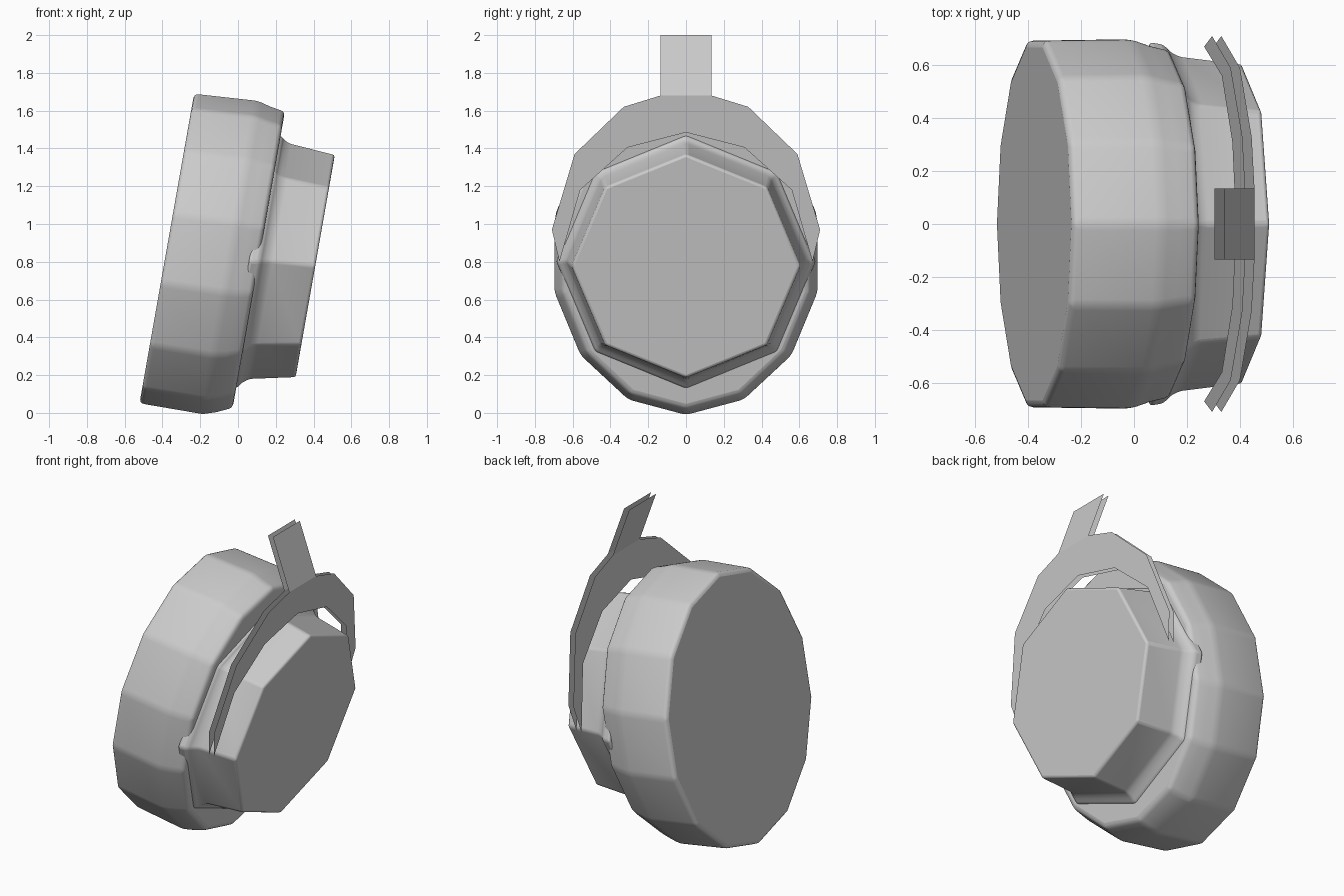
import bpy, math
from mathutils import Vector

if "Cube" in bpy.data.objects:
    bpy.data.objects.remove(bpy.data.objects["Cube"])

TILT = math.radians(10)
AXIS = Vector((math.cos(TILT), 0, -math.sin(TILT)))   # through the ear cup
UP = Vector((math.sin(TILT), 0, math.cos(TILT)))      # up along the cup face
BACK = Vector((-0.377, 0, 0.87))                      # centre of the ear-side face


def add_mesh(name, verts, faces):
    mesh = bpy.data.meshes.new(name)
    mesh.from_pydata(verts, [], faces)
    mesh.update()
    obj = bpy.data.objects.new(name, mesh)
    bpy.context.collection.objects.link(obj)
    return obj


def loft(name, sides, rings, bevel):
    """Closed loft; each ring is (depth, half width, half height, upward shift)."""
    verts, faces = [], []
    for u, w, h, shift in rings:
        for i in range(sides):
            a = 2 * math.pi * i / sides
            p = BACK + AXIS * u + UP * (shift - h * math.cos(a))
            verts.append(p + Vector((0, w * math.sin(a), 0)))
    for r in range(len(rings) - 1):
        for i in range(sides):
            j = (i + 1) % sides
            faces.append((r * sides + i, r * sides + j,
                          (r + 1) * sides + j, (r + 1) * sides + i))
    last = (len(rings) - 1) * sides
    faces.append(tuple(reversed(range(sides))))
    faces.append(tuple(range(last, last + sides)))
    obj = add_mesh(name, verts, faces)
    # Soften the facet edges
    mod = obj.modifiers.new("soft_edges", 'BEVEL')
    mod.width = bevel
    mod.segments = 3
    mod.limit_method = 'ANGLE'
    mod.angle_limit = math.radians(18)
    bpy.ops.object.select_all(action='DESELECT')
    obj.select_set(True)
    bpy.context.view_layer.objects.active = obj
    bpy.ops.object.shade_smooth_by_angle(angle=math.radians(35))
    return obj


# Fourteen-sided cushion with a stepped shoulder
loft("ear_cushion", 14, [
    (0.00, 0.71, 0.836, 0.0), (0.34, 0.715, 0.846, 0.012),
    (0.41, 0.69, 0.825, 0.014), (0.49, 0.67, 0.80, 0.026)], 0.025)

# Eight-sided outer shell, flared where it meets the cushion
loft("outer_shell", 8, [
    (0.44, 0.69, 0.69, 0.01), (0.495, 0.68, 0.68, 0.015),
    (0.515, 0.655, 0.655, 0.02), (0.55, 0.635, 0.635, 0.028),
    (0.79, 0.605, 0.60, 0.045)], 0.03)

# Yoke: two parallel thin sheets, each an arch with pointed ends and a stem
OUTER = [(0.135, 1.68), (0.33, 1.62), (0.59, 1.37), (0.71, 0.97)]
INNER = [(0.0, 1.485), (0.31, 1.405), (0.56, 1.18), (0.67, 0.80)]


def yoke_sheet(name, x_top):
    def place(y, z):
        return (x_top + (z - 1.68) * math.tan(TILT), y, z)
    verts, faces = [], []
    for s in (1, -1):
        b = len(verts)
        verts += [place(s * y, z) for y, z in OUTER + INNER]
        for i in range(3):
            f = (b + i, b + 4 + i, b + 5 + i, b + 1 + i)
            faces.append(f if s > 0 else f[::-1])
    faces.append((0, 8, 4))                      # middle of the arch
    b = len(verts)
    verts += [(x_top - 0.115, 0.135, 2.0), (x_top - 0.115, -0.135, 2.0)]
    faces.append((b, b + 1, 8, 0))               # stem
    return add_mesh(name, verts, faces)


yoke_sheet("yoke_inner_sheet", 0.42)
yoke_sheet("yoke_outer_sheet", 0.455)
